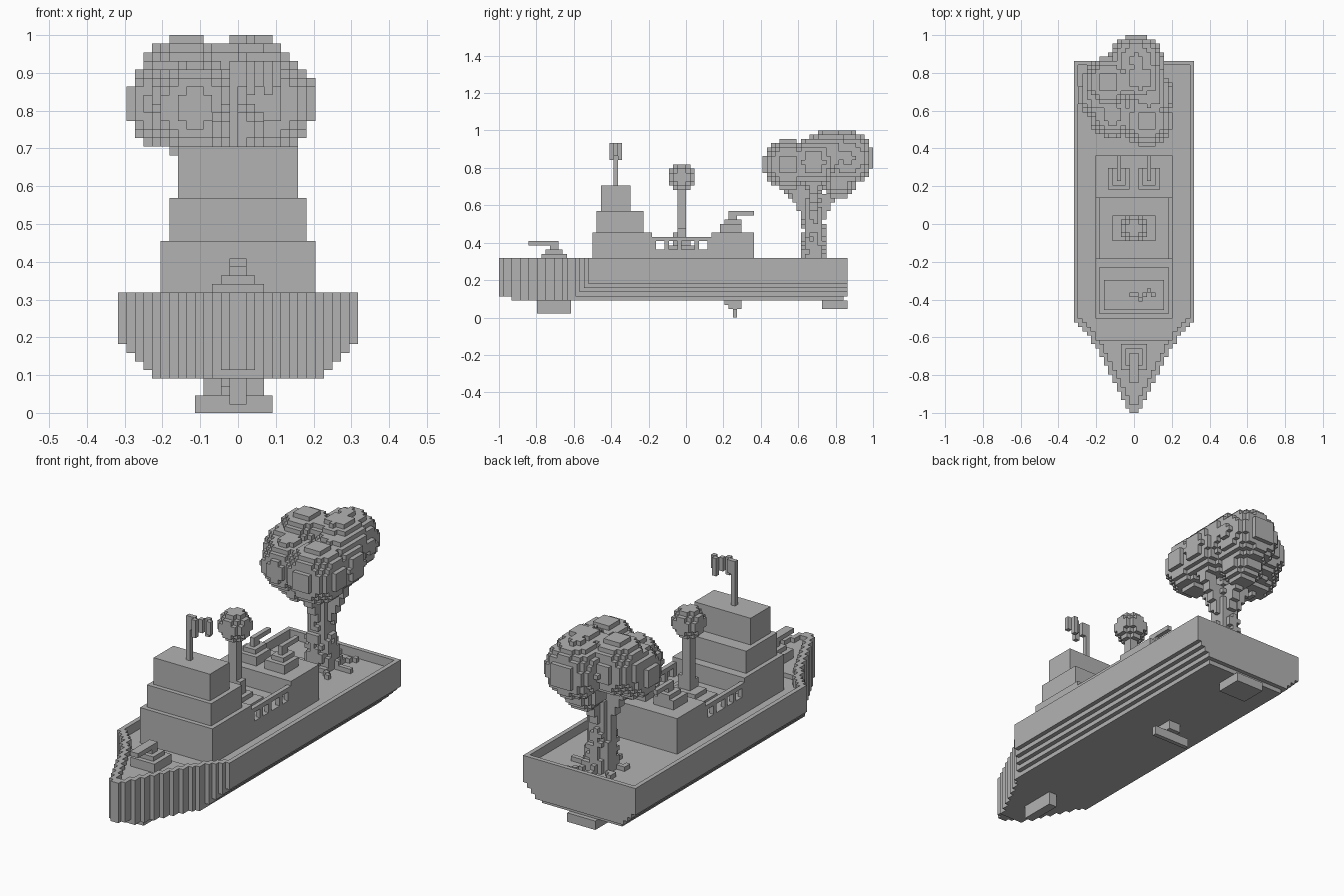
import bpy, bmesh, math, random
from mathutils import Vector

U = 1 / 44  # edge of one cube
random.seed(4)

cube = bpy.data.objects.get("Cube")
if cube:
    bpy.data.objects.remove(cube)

grey = bpy.data.materials.new("plain grey")
grey.use_nodes = True
grey.diffuse_color = (0.45, 0.45, 0.45, 1)
grey.node_tree.nodes["Principled BSDF"].inputs["Base Color"].default_value = grey.diffuse_color


def finish(name, bm):
    mesh = bpy.data.meshes.new(name)
    bm.to_mesh(mesh)
    bm.free()
    mesh.materials.append(grey)
    obj = bpy.data.objects.new(name, mesh)
    bpy.context.collection.objects.link(obj)
    return obj


def box(x0, x1, y0, y1, z0, z1):
    """Set of grid cells filling a box."""
    return {(x, y, z) for x in range(x0, x1) for y in range(y0, y1) for z in range(z0, z1)}


def ball(cx, cy, cz, r):
    """Set of grid cells whose centres lie in a sphere."""
    n = math.ceil(r) + 1
    c = Vector((cx, cy, cz))
    near = box(*[int(f) for a in c for f in (math.floor(a) - n, math.floor(a) + n + 1)])
    return {p for p in near if (Vector(p) + Vector((.5, .5, .5)) - c).length < r}


def voxels(name, cells):
    """Make one mesh from the outer faces of the cells."""
    bm = bmesh.new()
    verts = {}

    def vert(p):
        if p not in verts:
            verts[p] = bm.verts.new(Vector(p) * U)
        return verts[p]

    for c in cells:
        for axis in range(3):
            for side in (0, 1):
                beside = list(c)
                beside[axis] += 2 * side - 1
                if tuple(beside) in cells:
                    continue
                b, d = (axis + 1) % 3, (axis + 2) % 3
                ring = []
                for i, j in ((0, 0), (1, 0), (1, 1), (0, 1)):
                    p = list(c)
                    p[axis] += side
                    p[b] += i
                    p[d] += j
                    ring.append(vert(tuple(p)))
                bm.faces.new(ring if side else ring[::-1])
    return finish(name, bm)


# Hull: pointed bow, stepped bilge, bulwark round a sunken deck
bow = [(-44, 1), (-39, 3.6), (-33, 6.8), (-27, 10.2), (-23, 14)]


def half_width(y):
    if y >= bow[-1][0]:
        return 14
    for (y0, w0), (y1, w1) in zip(bow, bow[1:]):
        if y < y1:
            return round(w0 + (w1 - w0) * (y - y0) / (y1 - y0))


hull = set()
for y in range(-44, 38):
    for z in range(4, 14):
        w = min(half_width(y), 14 - max(0, 8 - z))
        if z == 4 and (y < -41 or y > 36):
            continue
        deck = 13 if y < -27 else 12
        inner = half_width(y - 1) - 1 if -44 < y < 37 else 0
        for x in range(-w, w):
            if z < deck or not -inner <= x < inner:
                hull.add((x, y, z))
voxels("hull", hull)

# Parts under the hull
voxels("front_keel", box(-1, 1, -35, -27, 1, 4))
voxels("rudder", box(-4, 3, 32, 38, 2, 4))
voxels("propeller", box(-2, 1, 9, 13, 3, 4) | box(-2, 1, 10, 13, 2, 3) | box(-5, 4, 11, 12, 0, 2))

# Cabin with a low middle and open railings on both sides
cabin = box(-9, 9, -22, -8, 12, 20) | box(-9, 9, 6, 16, 12, 20) | box(-9, 9, -8, 6, 12, 16)
for x in (-9, 8):
    cabin |= box(x, x + 1, -8, 6, 18, 19)
    for y in (-8, -5, -2, 2, 5):
        cabin |= box(x, x + 1, y, y + 1, 16, 18)
voxels("cabin", cabin)
voxels("bridge", box(-8, 8, -21, -10, 20, 25))
voxels("bridge_top", box(-7, 7, -20, -13, 25, 31))

# Flag on its pole
flag = set()
for i, y in enumerate((-17, -18, -17, -16, -17)):
    flag |= box(i, i + 1, y, y + 1, 37 if i % 2 else 38, 41)
voxels("flag", flag)
voxels("flag_pole", box(-1, 0, -17, -16, 31, 41))

# Bow gun
voxels("bow_gun", box(-3, 3, -34, -28, 13, 15) | box(-2, 2, -33, -29, 15, 16)
       | box(-1, 1, -32, -30, 16, 17) | box(-1, 1, -37, -30, 17, 18))

# Pair of guns on the rear roof
for name, x in (("left", 1), ("right", -6)):
    voxels(name + "_rear_gun", box(x, x + 5, 8, 13, 20, 22) | box(x + 1, x + 4, 9, 13, 22, 23)
           | box(x + 2, x + 3, 10, 12, 23, 24) | box(x + 2, x + 3, 10, 16, 24, 25))

# Small tree in the middle
voxels("small_trunk", box(-5, 5, -4, 2, 16, 17) | box(-3, 3, -3, 1, 17, 18)
       | box(-1, 1, -2, 0, 18, 31) | box(1, 2, -2, 0, 18, 21) | box(-1, 1, -3, -2, 18, 20))
voxels("small_crown", ball(0, -1, 33, 3.2))

# Large trunk, tapering, with roots and branches
trunk = set()
for z in range(12, 33):
    r = 3.2 - 0.06 * (z - 12)
    for x, y, _ in box(-4, 4, 26, 34, 0, 1):
        if math.hypot(x + .5, y - 29.5) < r + random.uniform(-.4, .3):
            trunk |= box(x, x + 1, y, y + 1, z, z + 1)
for k in range(7):  # roots
    a = k * math.tau / 7
    for s in range(2, 7):
        x, y = round(s * math.cos(a)), 30 + round(s * math.sin(a))
        trunk |= box(x, x + 1, y, y + 1, 12, 14 if s < 4 else 13)
for dx, dy in ((0, 1), (0, -1), (1, 0), (-1, 0)):  # branches
    for s in range(7):
        x, y, z = dx * (2 + s // 2), 30 + dy * (2 + s // 2), 23 + s
        trunk |= box(x - 1, x + 1, y - 1, y + 1, z, z + 3)
voxels("large_trunk", trunk)

# Large crown of merged leaf balls
crown = set()
for leaf in ((.5, 38, 37.5, 6.2), (-6, 33, 38, 6), (-7.5, 30, 36, 5.6), (3.5, 30, 36.5, 5.6),
             (-5, 25.5, 35.5, 5.5), (3, 24, 36, 6), (1.5, 34, 38.5, 5.6),
             (-3, 27, 32, 4.5), (0, 36, 32, 4.1)):
    crown |= ball(*leaf)
voxels("large_crown", {c for c in crown if c[2] < 44 and c[1] < 44})
